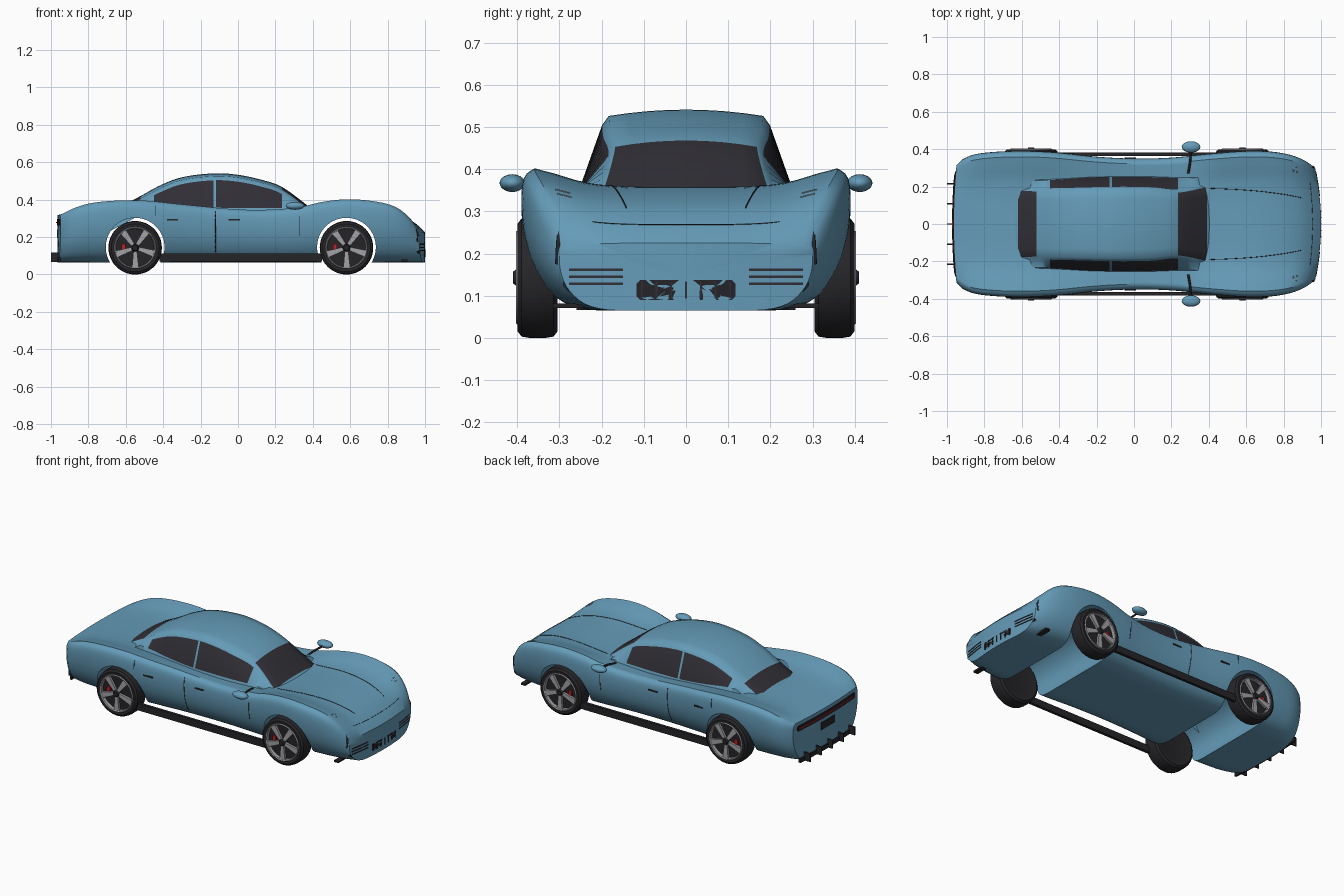
import bpy, bmesh, math
from mathutils import Matrix, Vector

cube = bpy.data.objects.get("Cube")
if cube:
    bpy.data.objects.remove(cube, do_unlink=True)


def material(name, *rgb):
    m = bpy.data.materials.new(name)
    m.use_nodes = True
    m.diffuse_color = (*rgb, 1)
    m.node_tree.nodes["Principled BSDF"].inputs["Base Color"].default_value = (*rgb, 1)
    return m


BLUE = material("blue paint", .13, .33, .48)
GLASS = material("dark glass", .03, .028, .036)
BLACK = material("black trim", .018, .018, .022)
RUBBER = material("tyre rubber", .02, .02, .024)
SILVER = material("silver", .36, .36, .38)
RED = material("red", .5, .015, .02)


def curve(keys):
    """Smooth interpolation through (position, value) keys."""
    def slope(i):
        a, b = keys[max(i - 1, 0)], keys[min(i + 1, len(keys) - 1)]
        return (b[1] - a[1]) / (b[0] - a[0])

    def f(x):
        i = 0
        while i < len(keys) - 2 and x > keys[i + 1][0]:
            i += 1
        (xa, a), (xb, b) = keys[i], keys[i + 1]
        h = xb - xa
        t = (x - xa) / h
        u = 1 - t
        return (a * (1 + 2 * t) * u * u + b * (3 - 2 * t) * t * t
                + h * t * u * (slope(i) * u - slope(i + 1) * t))
    return f


def finish(name, bm, *mats, smooth=True, angle=35):
    bmesh.ops.recalc_face_normals(bm, faces=bm.faces)
    mesh = bpy.data.meshes.new(name)
    bm.to_mesh(mesh)
    bm.free()
    ob = bpy.data.objects.new(name, mesh)
    bpy.context.collection.objects.link(ob)
    for m in mats:
        mesh.materials.append(m)
    if smooth:
        soften(ob, angle)
    return ob


def soften(ob, angle=35):
    bpy.ops.object.select_all(action='DESELECT')
    ob.select_set(True)
    bpy.context.view_layer.objects.active = ob
    bpy.ops.object.shade_smooth_by_angle(angle=math.radians(angle))


def box(name, center, size, mat, rot=0):
    bm = bmesh.new()
    m = Matrix.Translation(center) @ Matrix.Rotation(rot, 4, 'Z') @ Matrix.Diagonal((*size, 1))
    bmesh.ops.create_cube(bm, size=1, matrix=m)
    return finish(name, bm, mat, smooth=False)


def line(name, pts, mat, radius=.0018):
    cu = bpy.data.curves.new(name, 'CURVE')
    cu.dimensions = '3D'
    cu.bevel_depth = radius
    cu.bevel_resolution = 1
    sp = cu.splines.new('POLY')
    sp.points.add(len(pts) - 1)
    for p, co in zip(sp.points, pts):
        p.co = (*co, 1)
    cu.materials.append(mat)
    ob = bpy.data.objects.new(name, cu)
    bpy.context.collection.objects.link(ob)


# Body shell: half width, fender height and centre height along the length
REAR, NOSE, FLOOR = -.965, 1.0, .065
width = curve([(REAR, .315), (-.93, .348), (-.85, .375), (-.65, .39), (-.45, .385), (-.2, .36), (0, .35),
               (.2, .355), (.4, .375), (.6, .39), (.75, .386), (.87, .366), (.95, .335), (NOSE, .3)])
fender = curve([(REAR, .318), (-.9, .35), (-.8, .38), (-.65, .395), (-.5, .395), (-.3, .375), (0, .348), (.2, .348),
                (.35, .365), (.45, .388), (.58, .402), (.72, .393), (.85, .365), (.93, .315), (.98, .255), (NOSE, .22)])
middle = curve([(REAR, .318), (-.8, .345), (-.6, .36), (-.3, .35), (0, .335), (.4, .345), (.6, .358),
                (.75, .35), (.88, .315), (.96, .265), (NOSE, .225)])
# Cross-section from floor centre to top centre
sec_y = curve(list(enumerate([0, .35, .62, .8, .92, .98, 1, .985, .92, .8, .6, .35, 0])))
sec_z = curve(list(enumerate([0, 0, .01, .1, .3, .52, .75, .93, 1])))
dip = curve([(8, 1), (9, .72), (10, .22), (11, .02), (12, 0)])


def bow(x, y):
    front = max(0, (x - .6) / .4) ** 2 * .35
    back = max(0, (-x - .6) / .365) ** 2 * .16
    return x + (back - front) * y * y


def body_point(x, s, side=1, scale=1):
    hi, mid = fender(x), middle(x)
    z = FLOOR + sec_z(s) * (hi - FLOOR) if s <= 8 else mid + dip(s) * (hi - mid)
    y = side * width(x) * sec_y(s) * scale
    return Vector((bow(x, y), y, .15 + (z - .15) * scale))


def body_ring(bm, x, scale=1):
    half = [i / 3 for i in range(37)]
    pts = [body_point(x, s, 1, scale) for s in half]
    pts += [body_point(x, s, -1, scale) for s in half[-2:0:-1]]
    return [bm.verts.new(p) for p in pts]


bm = bmesh.new()
stations = [(REAR, .33), (REAR, .66)] + [(REAR + (NOSE - REAR) * i / 70, 1) for i in range(71)]
stations += [(NOSE, .66), (NOSE, .33)]
rings = [body_ring(bm, *st) for st in stations]
for a, b in zip(rings, rings[1:]):
    for i in range(len(a)):
        j = (i + 1) % len(a)
        bm.faces.new((a[i], a[j], b[j], b[i]))
for ring, x in ((rings[0], REAR), (rings[-1], NOSE)):
    tip = bm.verts.new((x, 0, .15))
    for i in range(len(ring)):
        bm.faces.new((ring[i], ring[(i + 1) % len(ring)], tip))
body = finish("body_shell", bm, BLUE, smooth=False)

# Wheel arches cut straight through
AXLES = (-.55, .58)
for x in AXLES:
    bm = bmesh.new()
    bmesh.ops.create_cone(bm, cap_ends=True, segments=64, radius1=.157, radius2=.157, depth=1,
                          matrix=Matrix.Translation((x, 0, .146)) @ Matrix.Rotation(math.pi / 2, 4, 'X'))
    cutter = finish("arch_cutter", bm, smooth=False)
    cutter.hide_render = True
    mod = body.modifiers.new("arch", 'BOOLEAN')
    mod.operation, mod.solver, mod.object = 'DIFFERENCE', 'EXACT', cutter
    bpy.context.view_layer.objects.active = body
    bpy.ops.object.modifier_apply(modifier=mod.name)
    bpy.data.objects.remove(cutter, do_unlink=True)
soften(body)

# Cabin with glass set by column and row
roof = curve([(-.68, .335), (-.62, .368), (-.52, .42), (-.42, .475), (-.3, .52), (-.12, .541), (0, .533),
              (.12, .508), (.235, .468), (.39, .355), (.43, .325)])
rail = curve([(-.68, .19), (-.62, .178), (-.45, .175), (-.1, .183), (.1, .18), (.235, .168), (.39, .198), (.43, .21)])
base = curve([(-.68, .23), (-.45, .235), (-.2, .25), (.1, .25), (.24, .246), (.43, .25)])
sill = curve([(-.68, .39), (-.45, .386), (-.3, .37), (-.1, .357), (.43, .357)])


def cabin_half(x):
    top, y, b = roof(x), rail(x), base(x)
    pts = [(y * f, top - .015 * f * f) for f in (0, .25, .5, .75, 1)]
    glass_top = top - .037
    low = min(sill(x), glass_top - .004)
    return pts + [(y + .016, glass_top), (b, low), (b + .012, low - .06)]


edges = [.43, .39, .235, -.118, -.13, -.45, -.52, -.62, -.68]
steps = [2, 6, 12, 1, 12, 4, 5, 2]
columns = [(edges[k] + (edges[k + 1] - edges[k]) * i / n, k) for k, n in enumerate(steps) for i in range(n)]
columns.append((edges[-1], 7))
bm = bmesh.new()
grid = []
for x, k in columns:
    h = cabin_half(x)
    full = [(-y, z) for y, z in h[:0:-1]] + h
    grid.append([bm.verts.new((x, y, z)) for y, z in full])
for (x, k), a, b in zip(columns, grid, grid[1:]):
    for i in range(len(a) - 1):
        f = bm.faces.new((a[i], a[i + 1], b[i + 1], b[i]))
        row = min(i, len(a) - 2 - i)
        f.material_index = int((k in (2, 4) and row == 1) or (k in (1, 6) and row > 2))
finish("cabin", bm, BLUE, GLASS, angle=50)


# Plates bent to follow the nose or tail
def end_plate(name, end, y0, y1, z0, z1, mat, out=.004, depth=.012, chamfer=0):
    bm = bmesh.new()
    c = chamfer or (y1 - y0) / 8
    ys = [y0] + [y0 + c + (y1 - y0 - 2 * c) * i / 6 for i in range(7)] + [y1]
    sign = 1 if end > 0 else -1
    loops = []
    for i, y in enumerate(ys):
        d = chamfer if i in (0, len(ys) - 1) else 0
        x = bow(end, y) + sign * out
        loops.append([bm.verts.new(p) for p in ((x, y, z0 + d), (x, y, z1 - d),
                                                (x - sign * depth, y, z1 - d), (x - sign * depth, y, z0 + d))])
    for a, b in zip(loops, loops[1:]):
        for i in range(4):
            bm.faces.new((a[i], a[(i + 1) % 4], b[(i + 1) % 4], b[i]))
    bm.faces.new(loops[0])
    bm.faces.new(loops[-1])
    finish(name, bm, mat)


end_plate("grille", NOSE, -.117, .117, .09, .137, BLACK, out=0, chamfer=.008)
for i in range(7):
    y = -.105 + .035 * i
    end_plate("grille_bar", NOSE, y - .002, y + .002, .093, .134, GLASS, out=.003)
end_plate("tail_strip", REAR, -.28, .28, .262, .296, BLACK, chamfer=.01)
end_plate("tail_light", REAR, -.27, .27, .276, .281, RED, out=.007)
end_plate("rear_plate", REAR, -.065, .065, .195, .24, BLACK)
end_plate("diffuser", REAR, -.26, .26, .066, .092, BLACK, out=.008)
for i in range(-2, 3):
    box("diffuser_fin", (-.976, i * .108, .092), (.048, .007, .052), BLACK)

# Parts found on both sides
for s in (1, -1):
    lo, hi = sorted((s * .137, s * .29))
    end_plate("headlight", NOSE, lo, hi, .11, .18, BLACK, out=-.002, depth=.02, chamfer=.012)
    for z in (.128, .145, .162):
        end_plate("headlight_slat", NOSE, lo + .012, hi - .012, z - .003, z + .003, GLASS, out=.002)
    line("nose_slit", [(.955, s * .305, .175), (.96, s * .303, .22), (.94, s * .3, .258)], BLACK, .006)
    box("splitter", (.89, s * .25, .076), (.03, .13, .011), BLACK)
    box("side_skirt", (.015, s * .373, .09), (.87, .018, .042), BLACK)

    # Mirror and stalk
    bm = bmesh.new()
    bmesh.ops.create_uvsphere(bm, u_segments=24, v_segments=14, radius=1,
                              matrix=Matrix.Translation((.305, s * .412, .367)) @ Matrix.Diagonal((.05, .03, .021, 1)))
    finish("mirror", bm, BLUE)
    line("mirror_stalk", [(.29, s * .27, .35), (.3, s * .33, .362), (.305, s * .39, .362)], BLACK, .006)

    # Shut lines, handles and vents
    line("hood_line", [body_point(.4 + .5 * i / 20, 10.4 + .45 * i / 20, s) for i in range(21)], BLACK)
    line("nose_line", [body_point(.955, 9.7 + 2.3 * i / 12, s) for i in range(13)], BLACK, .001)
    for x, a, b in ((-.12, 3.5, 7), (.33, 4.8, 6.4), (-.44, 6.1, 7)):
        line("door_line", [body_point(x, a + (b - a) * i / 8, s) for i in range(9)], BLACK)
    for x in (-.35, -.02):
        p = body_point(x, 6, s)
        box("door_handle", (x, p.y, .293), (.06, .008, .008), BLACK)
    for x in (.865, .885):
        line("hood_vent", [body_point(x, 8.7 + .15 * i, s) for i in range(5)], SILVER)


def lathe(name, profile, mat, x, side):
    bm = bmesh.new()
    vs = [bm.verts.new((r, side * y, 0)) for r, y in profile]
    es = [bm.edges.new(e) for e in zip(vs, vs[1:])]
    bmesh.ops.spin(bm, geom=vs + es, axis=(0, 1, 0), cent=(0, 0, 0), steps=48, angle=math.tau)
    bmesh.ops.remove_doubles(bm, verts=bm.verts, dist=.0001)
    bmesh.ops.translate(bm, verts=bm.verts, vec=(x, side * .352, .143))
    finish(name, bm, mat)


# Wheels
for x in AXLES:
    for s in (1, -1):
        lathe("tyre", [(.1, -.044), (.128, -.047), (.14, -.038), (.143, -.02), (.143, .02),
                       (.14, .038), (.128, .047), (.108, .045)], RUBBER, x, s)
        lathe("rim_lip", [(.102, .03), (.104, .049), (.109, .051), (.113, .045)], SILVER, x, s)
        lathe("wheel_disc", [(0, -.03), (.1, -.044), (.108, .028), (0, .028)], BLACK, x, s)
        lathe("hub", [(0, .058), (.014, .058), (.02, .05), (.022, .028)], BLACK, x, s)
        box("caliper", (x - .062, s * .383, .143), (.022, .012, .04), RED)
        bm = bmesh.new()
        for k in range(5):
            new = bmesh.ops.create_cube(bm, size=1)["verts"]
            turn = Matrix.Rotation(math.tau * k / 5 + .3, 3, 'Y')
            for v in new:
                outer = v.co.x > 0
                v.co = turn @ Vector((.105 if outer else .012, s * (.041 + v.co.y * .014),
                                      v.co.z * (.036 if outer else .018)))
                v.co += Vector((x, s * .352, .143))
        finish("spokes", bm, SILVER, smooth=False)
